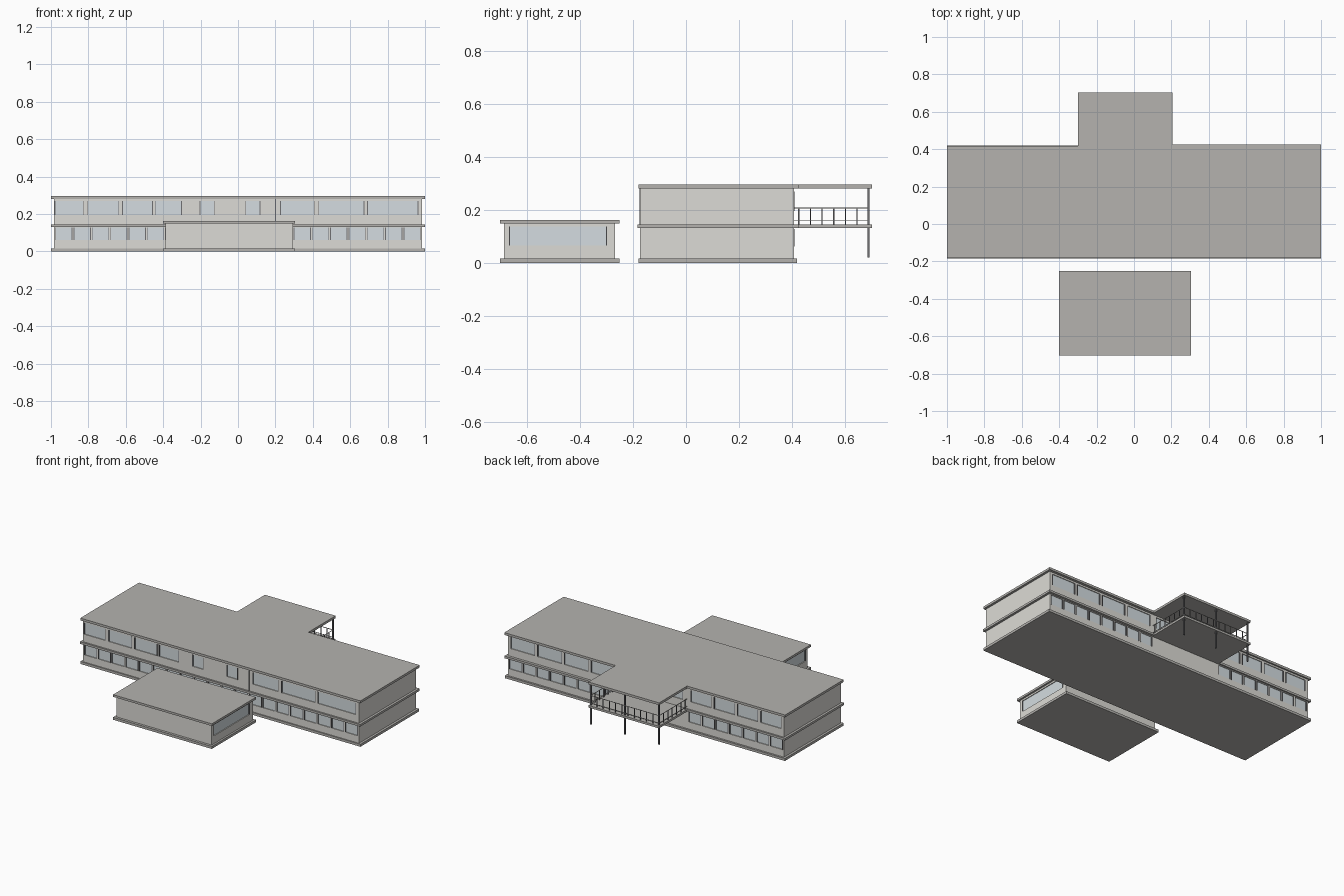
import bpy, bmesh

if "Cube" in bpy.data.objects:
    bpy.data.objects.remove(bpy.data.objects["Cube"])

def material(name, rgb):
    m = bpy.data.materials.new(name)
    m.diffuse_color = (*rgb, 1)
    m.use_nodes = True
    m.node_tree.nodes["Principled BSDF"].inputs["Base Color"].default_value = m.diffuse_color
    return m

GLASS = material("pale_glass", (0.66, 0.72, 0.75))
DARK = material("dark_metal", (0.16, 0.16, 0.17))
WALL = material("warm_plaster", (0.72, 0.71, 0.67))
SLAB = material("concrete", (0.46, 0.45, 0.43))

def finish(name, bm, mat):
    bmesh.ops.recalc_face_normals(bm, faces=bm.faces)
    me = bpy.data.meshes.new(name)
    bm.to_mesh(me)
    bm.free()
    ob = bpy.data.objects.new(name, me)
    me.materials.append(mat)
    bpy.context.collection.objects.link(ob)
    return ob

def boxes(name, items, mat):
    """One object from boxes given as (x0, x1, y0, y1, z0, z1)."""
    bm = bmesh.new()
    for x0, x1, y0, y1, z0, z1 in items:
        vs = bmesh.ops.create_cube(bm, size=1)["verts"]
        for v in vs:
            v.co.x = x0 if v.co.x < 0 else x1
            v.co.y = y0 if v.co.y < 0 else y1
            v.co.z = z0 if v.co.z < 0 else z1
    return finish(name, bm, mat)

def prism(name, outline, z0, z1, mat):
    bm = bmesh.new()
    f = bm.faces.new([bm.verts.new((x, y, z0)) for x, y in outline])
    ext = bmesh.ops.extrude_face_region(bm, geom=[f])["geom"]
    bmesh.ops.translate(bm, vec=(0, 0, z1 - z0),
                        verts=[v for v in ext if isinstance(v, bmesh.types.BMVert)])
    return finish(name, bm, mat)

T = 0.012  # wall thickness

def window_wall(name, axis, face, out, span, z, wz, windows):
    """Wall with openings, recessed glass and dark jambs. out = +1/-1 outward side."""
    def box(a0, a1, d0, d1, z0, z1):
        p, q = sorted((face - out * d0, face - out * d1))
        return (a0, a1, p, q, z0, z1) if axis == "x" else (p, q, a0, a1, z0, z1)
    wall = [box(*span, 0, T, z[0], wz[0]), box(*span, 0, T, wz[1], z[1])]
    edges = [span[0]] + [v for w in windows for v in w] + [span[1]]
    wall += [box(a, b, 0, T, *wz) for a, b in zip(edges[::2], edges[1::2]) if b - a > 1e-4]
    boxes(name + "_wall", wall, WALL)
    boxes(name + "_glass", [box(a, b, 0.005, 0.007, *wz) for a, b in windows], GLASS)
    f = 0.004
    frames = []
    for a, b in windows:
        frames += [box(a, a + f, -0.001, 0.009, *wz), box(b - f, b, -0.001, 0.009, *wz)]
    boxes(name + "_frames", frames, DARK)

def row(a, b, n, gap):
    p = (b - a) / n
    return [(a + i * p + gap / 2, a + (i + 1) * p - gap / 2) for i in range(n)]

# Main building slabs
prism("ground_slab", [(-1, -.18), (1, -.18), (1, .42), (-1, .42)], 0, .016, SLAB)
tee = [(-1, -.18), (1, -.18), (1, .425), (.205, .425), (.205, .703),
       (-.3, .703), (-.3, .418), (-1, .418)]
prism("middle_slab_and_deck", [(x, y - .004 if y < 0 else y) for x, y in tee], .131, .145, SLAB)
prism("roof_slab", tee, .281, .296, SLAB)

# Main building walls
X, YF, YB = .985, -.173, .408
LOW, UP = (.016, .131), (.145, .281)
for side in (-1, 1):
    x0, x1 = sorted((side * X, side * (X - T)))
    boxes("end_wall", [(x0, x1, YF + T, YB - T, *LOW), (x0, x1, YF + T, YB - T, *UP)], WALL)

upper_front = [(-.98, -.825), (-.805, -.635), (-.62, -.455), (-.445, -.30), (-.205, -.125),
               (.04, .12), (.225, .41), (.43, .675), (.69, .965)]
window_wall("front_upper", "x", YF, -1, (-X, X), UP, (.195, .27), upper_front)
window_wall("front_lower", "x", YF, -1, (-X, X), LOW, (.062, .127), row(-.98, .98, 20, .006))
window_wall("back_upper", "x", YB, 1, (-X, X), UP, (.195, .27),
            row(-.975, -.31, 4, .015) + row(-.28, .19, 3, .03) + row(.21, .975, 4, .015))
window_wall("back_lower", "x", YB, 1, (-X, X), LOW, (.062, .127),
            row(-.98, -.30, 7, .006) + row(.20, .98, 8, .006))
boxes("upper_wall_joint", [(.198, .202, YF - .002, YF, *UP)], DARK)

# Deck posts and railing
boxes("deck_posts", [(x - .004, x + .004, .685, .693, .02, .281) for x in (-.29, -.047, .195)], DARK)
R = .002
bars = [(x - R, x + R, .691 - R, .691 + R, .145, .205)
        for x in (-.292 + i * .488 / 11 for i in range(12))]
rails = []
for x in (-.292, .196):
    bars += [(x - R, x + R, y - R, y + R, .145, .205) for y in (.426 + i * .044 for i in range(6))]
    rails += [(x - .0015, x + .0015, .408, .691, z, z + .003) for z in (.157, .205)]
rails += [(-.292, .196, .6895, .6925, z, z + .003) for z in (.157, .205)]
boxes("railing_bars", bars, DARK)
boxes("railing_rails", rails, SLAB)

# Front pavilion
for name, z0, z1 in (("pavilion_floor", 0, .016), ("pavilion_roof", .148, .162)):
    boxes(name, [(-.4, .305, -.703, -.252, z0, z1)], SLAB)
PX0, PX1, PY0, PY1 = -.387, .293, -.687, -.268
PZ = (.016, .148)
boxes("pavilion_front_wall", [(PX0, PX1, PY0, PY0 + T, *PZ)], WALL)
boxes("pavilion_back_wall", [(PX0, PX1, PY1 - T, PY1, *PZ)], WALL)
for name, x, out in (("pavilion_left", PX0, -1), ("pavilion_right", PX1, 1)):
    window_wall(name, "y", x, out, (PY0 + T, PY1 - T), PZ, (.066, .137), [(PY0 + T + .006, -.298)])
